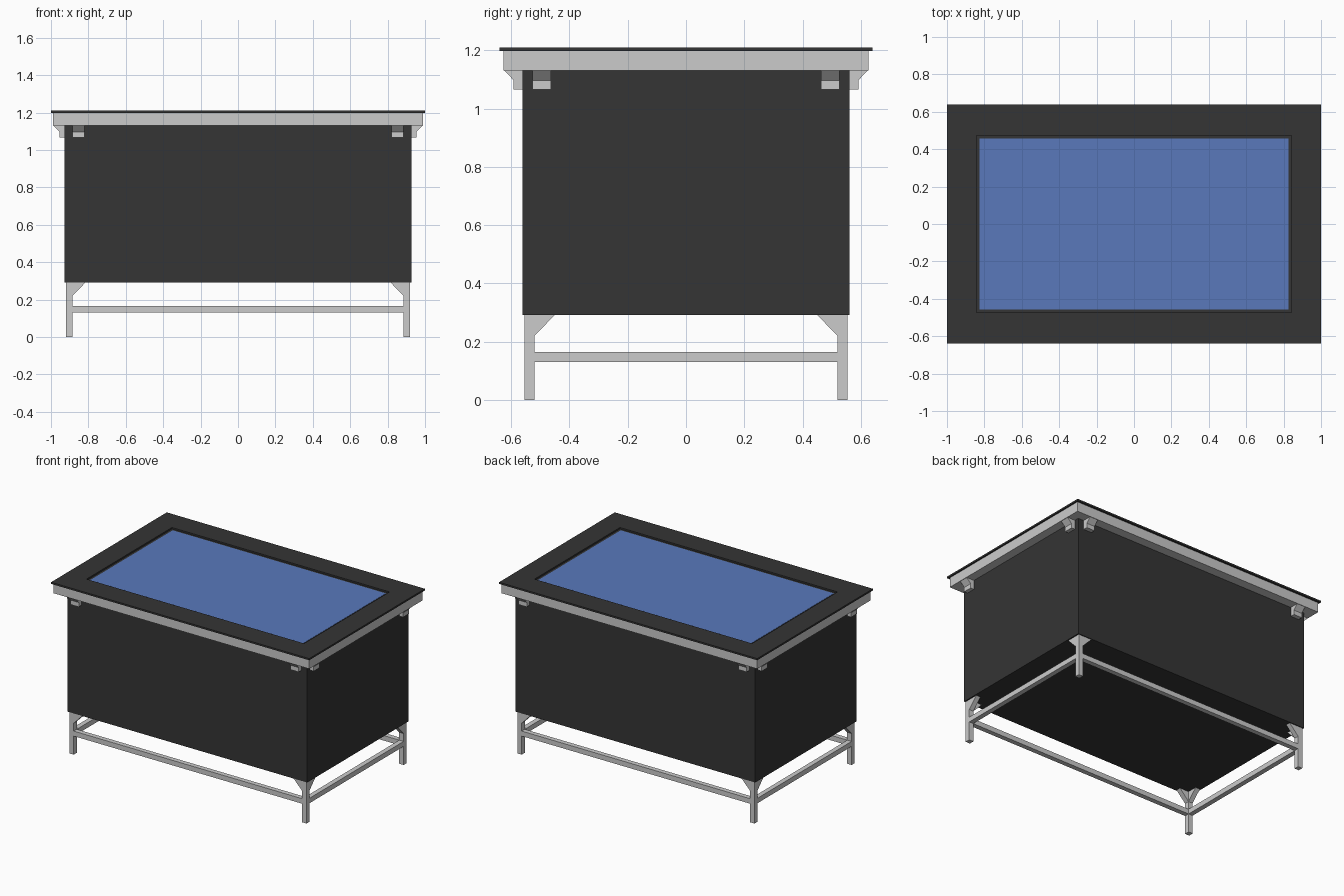
import bpy, bmesh
from mathutils import Vector

if "Cube" in bpy.data.objects:
    bpy.data.objects.remove(bpy.data.objects["Cube"])


def material(name, rgb):
    m = bpy.data.materials.new(name)
    m.diffuse_color = (*rgb, 1)
    m.use_nodes = True
    m.node_tree.nodes["Principled BSDF"].inputs["Base Color"].default_value = m.diffuse_color
    return m


DARK = material("dark_panel", (0.035, 0.035, 0.035))
BLUE = material("screen_blue", (0.1, 0.19, 0.5))


def finish(name, bm, mat=None):
    bmesh.ops.recalc_face_normals(bm, faces=bm.faces)
    me = bpy.data.meshes.new(name)
    bm.to_mesh(me)
    bm.free()
    ob = bpy.data.objects.new(name, me)
    bpy.context.collection.objects.link(ob)
    if mat:
        me.materials.append(mat)
    return ob


def box(name, lo, hi, mat=None):
    bm = bmesh.new()
    bmesh.ops.create_cube(bm, size=1)
    lo, hi = Vector(lo), Vector(hi)
    for v in bm.verts:
        v.co = (lo + hi) / 2 + v.co * (hi - lo)
    return finish(name, bm, mat)


def prism(name, profile, axis, a, b, mat=None):
    """Extrude a (horizontal, z) profile along x or y from a to b."""
    bm = bmesh.new()
    place = (lambda h, z: (a, h, z)) if axis == "x" else (lambda h, z: (h, a, z))
    face = bm.faces.new([bm.verts.new(place(h, z)) for h, z in profile])
    new = bmesh.ops.extrude_face_region(bm, geom=[face])["geom"]
    step = (b - a, 0, 0) if axis == "x" else (0, b - a, 0)
    bmesh.ops.translate(bm, vec=step, verts=[g for g in new if isinstance(g, bmesh.types.BMVert)])
    return finish(name, bm, mat)


def mirrored(ob, x=True, y=True):
    m = ob.modifiers.new("mirror", "MIRROR")
    m.use_axis = (x, y, False)
    m.use_clip = False
    m.use_mirror_merge = False
    return ob


def ring(name, outer, inner, z0, z1, mat):
    """Rectangular plate with a rectangular opening."""
    bm = bmesh.new()
    corners = [(-1, -1), (1, -1), (1, 1), (-1, 1)]
    loops = [[bm.verts.new((sx * h[0], sy * h[1], z)) for sx, sy in corners]
             for h, z in ((outer, z0), (outer, z1), (inner, z1), (inner, z0))]
    for k in range(4):
        p, q = loops[k], loops[(k + 1) % 4]
        for i in range(4):
            j = (i + 1) % 4
            bm.faces.new((p[i], p[j], q[j], q[i]))
    return finish(name, bm, mat)


# Cabinet body and table top
box("cabinet", (-0.928, -0.56, 0.292), (0.928, 0.56, 1.132), DARK)
box("top_rim", (-0.99, -0.626, 1.13), (0.99, 0.626, 1.198))
ring("top_bezel", (1.0, 0.64), (0.843, 0.473), 1.198, 1.21, DARK)

# Recessed screen with dark border
box("screen_border", (-0.85, -0.48, 1.19), (0.85, 0.48, 1.1995), DARK)
box("screen", (-0.826, -0.457, 1.195), (0.826, 0.457, 1.201), BLUE)

# Legs with triangular gussets in both directions
LX, LY, T, BODY = 0.919, 0.554, 0.034, 0.292
ix, iy = LX - T, LY - T
mirrored(box("leg", (ix, iy, 0), (LX, LY, BODY)))
mirrored(prism("long_gusset", [(ix, BODY), (ix, 0.22), (ix - 0.07, BODY)], "y", iy, LY))
mirrored(prism("side_gusset", [(iy, BODY), (iy, 0.22), (iy - 0.07, BODY)], "x", ix, LX))

# Lower stretchers between the legs
mirrored(box("long_stretcher", (-ix, iy, 0.13), (ix, LY, 0.165)), x=False)
mirrored(box("side_stretcher", (ix, -iy, 0.13), (LX, iy, 0.165)), y=False)


# Support brackets under the rim, near every corner
def bracket_profile(wall, rim):
    return [(wall, 1.132), (rim, 1.132), (rim - 0.034, 1.097),
            (rim - 0.034, 1.066), (wall, 1.066)]


mirrored(prism("long_bracket", bracket_profile(0.558, 0.625), "x", 0.82, 0.884))
mirrored(prism("side_bracket", bracket_profile(0.926, 0.989), "y", 0.463, 0.526))
